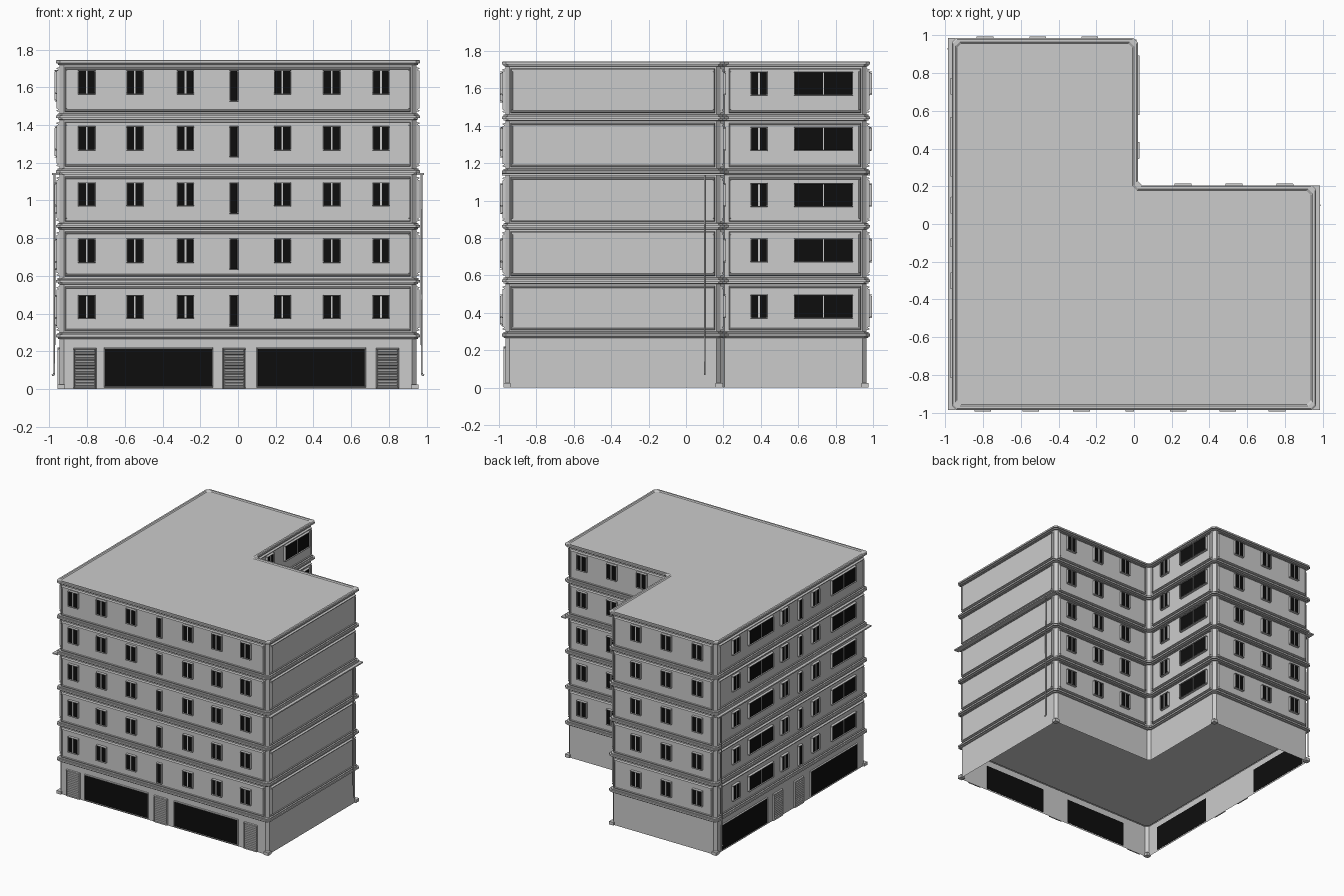
import bpy, bmesh

if "Cube" in bpy.data.objects:
    bpy.data.objects.remove(bpy.data.objects["Cube"])

X, Y, NX, NY = 0.945, 0.965, 0.0, 0.185      # wall planes, notch planes
PITCH, BASE = 0.2905, 0.271                  # storey height, first band
parts = {}


def part(name):
    return parts.setdefault(name, bmesh.new())


def outline(o, c=0.022):
    """L-shaped footprint offset by o with chamfered corners."""
    p = [(-X-o, -Y-o), (X+o, -Y-o), (X+o, NY+o), (NX+o, NY+o), (NX+o, Y+o), (-X-o, Y+o)]
    out = []
    for i, (x, y) in enumerate(p):
        for qx, qy in (p[i-1], p[(i+1) % 6]):
            d = abs(qx-x) + abs(qy-y)
            out.append((x + (qx-x)*c/d, y + (qy-y)*c/d))
    return out


def ring(bm, o, z):
    return [bm.verts.new((x, y, z)) for x, y in outline(o)]


# wall: axis along which it runs, plane position, outward sign, start, end
WALLS = {
    "front": (0, -Y, -1, -X, X),
    "back": (0, Y, 1, -X, NX),
    "notch_back": (0, NY, 1, NX, X),
    "left": (1, -X, -1, -Y, Y),
    "right": (1, X, 1, -Y, NY),
    "notch_side": (1, NX, 1, NY, Y),
}


def pad(name, wall, u0, u1, z0, z1, d0, d1, t=0.0):
    """Block on a wall from depth d0 to d1, outer face tapered by t."""
    axis, pos, s, _, _ = WALLS[wall]
    bm = part(name)

    def face(d, k):
        pts = [(u0+k, z0+k), (u1-k, z0+k), (u1-k, z1-k), (u0+k, z1-k)]
        return [bm.verts.new((u, pos+s*d, z) if axis == 0 else (pos+s*d, u, z)) for u, z in pts]
    a, b = face(d0, 0), face(d1, t)
    bm.faces.new(a)
    bm.faces.new(b)
    for i in range(4):
        j = (i+1) % 4
        bm.faces.new((a[i], a[j], b[j], b[i]))


def frame(name, wall, u0, u1, z0, z1, w, d0, d1, t=0.002):
    pad(name, wall, u0, u1, z0, z0+w, d0, d1, t)
    pad(name, wall, u0, u1, z1-w, z1, d0, d1, t)
    pad(name, wall, u0, u0+w, z0+w, z1-w, d0, d1, t)
    pad(name, wall, u1-w, u1, z0+w, z1-w, d0, d1, t)


def window(wall, u, w, z0, z1, mull=0.0):
    a, b = u-w/2, u+w/2
    frame("window_frames", wall, a, b, z0, z1, 0.007, 0.0, 0.029)
    pad("window_glass", wall, a+0.006, b-0.006, z0+0.006, z1-0.006, 0.0, 0.02)
    if mull:
        pad("window_frames", wall, u-mull/2, u+mull/2, z0+0.006, z1-0.006, 0.0, 0.026)


def box(name, x0, x1, y0, y1, z0, z1):
    m = bmesh.ops.create_cube(part(name), size=1)
    for v in m["verts"]:
        v.co = ((x0+x1)/2 + v.co.x*(x1-x0), (y0+y1)/2 + v.co.y*(y1-y0), (z0+z1)/2 + v.co.z*(z1-z0))


# building shell: one moulded profile swept round the footprint
bm = part("building_shell")
profile = [(0, 0)]
for i in range(6):
    z = BASE + PITCH*i
    profile += [(0, z-0.006), (0.01, z-0.004), (0.01, z+0.003), (0.02, z+0.004), (0.02, z+0.017)]
    if i < 5:
        profile += [(0.011, z+0.018), (0.011, z+0.026), (0, z+0.028)]
profile += [(0.014, 1.745), (0.0, 1.745), (-0.008, 1.738)]
rings = [ring(bm, o, z) for o, z in profile]
for a, b in zip(rings, rings[1:]):
    for i in range(12):
        j = (i+1) % 12
        bm.faces.new((a[i], a[j], b[j], b[i]))
bm.faces.new(rings[-1])

# ceiling seen through the open underside
bm = part("ground_ceiling")
bm.faces.new(ring(bm, -0.001, 0.27))

# raised storey panels with moulded borders
for wall, (_, _, _, a, b) in WALLS.items():
    lo = a + (0.045 if wall == "notch_side" or wall == "notch_back" else 0.028)
    hi = b - 0.03
    for i in range(5):
        z0, z1 = BASE + PITCH*i + 0.036, BASE + PITCH*(i+1) - 0.017
        pad("storey_panels", wall, lo, hi, z0, z1, -0.002, 0.009, 0.004)
        frame("panel_mouldings", wall, lo, hi, z0, z1, 0.014, 0.0, 0.016, 0.004)

# windows per storey: small double, narrow, wide
small = {
    "front": (-0.802, -0.547, -0.278, 0.235, 0.497, 0.758),
    "back": (-0.79, -0.51, -0.235),
    "notch_back": (0.26, 0.53, 0.80),
    "left": (0.73, 0.10, -0.30),
    "notch_side": (0.39,),
}
narrow = {"front": -0.022, "left": -0.10}
wide = {"left": (0.41, -0.66), "notch_side": (0.735,)}
for i in range(5):
    z = 0.37 + 0.298*i
    for wall, us in small.items():
        for u in us:
            window(wall, u, 0.092, z, z+0.13, 0.009)
    for wall, u in narrow.items():
        window(wall, u, 0.048, z-0.038, z+0.13)
    for wall, us in wide.items():
        for u in us:
            window(wall, u, 0.318, z, z+0.13, 0.004)

# ground floor shop windows and slatted doors
shops = {"front": ((-0.704, -0.138), (0.105, 0.672)), "left": ((0.31, 0.90), (-0.85, -0.26))}
doors = {"front": (-0.812, -0.02, 0.793), "left": (0.17, -0.10)}
for wall, spans in shops.items():
    for a, b in spans:
        pad("shop_glass", wall, a, b, 0.012, 0.215, -0.002, 0.005)
        frame("shop_frames", wall, a-0.006, b+0.006, 0.008, 0.221, 0.007, 0.0, 0.011)
for wall, us in doors.items():
    for u in us:
        frame("door_frames", wall, u-0.061, u+0.061, 0.0, 0.218, 0.008, 0.0, 0.012)
        for k in range(14):
            pad("door_slats", wall, u-0.054, u+0.054, 0.004+k*0.0148, 0.0185+k*0.0148, 0.0, 0.007, 0.004)

# corner pilasters' feet
for x, y in ((-X, -Y), (X, -Y), (X, NY), (NX, Y), (-X, Y)):
    sx = -1 if x < 0 else 1
    sy = -1 if y < 0 else 1
    xs = sorted((x+sx*0.012, x-sx*0.028))
    ys = sorted((y+sy*0.012, y-sy*0.028))
    box("pilaster_feet", *xs, *ys, 0.0, 0.025)

# side gutters
box("gutters", X, 0.987, -0.985, 0.205, 1.135, 1.145)
box("gutters", -0.987, -X, -0.985, 0.985, 1.135, 1.145)

# turn collected meshes into objects
dark = bpy.data.materials.new("dark_glass")
dark.diffuse_color = (0.004, 0.004, 0.004, 1)
dark.use_nodes = True
dark.node_tree.nodes["Principled BSDF"].inputs["Base Color"].default_value = dark.diffuse_color
for name, bm in parts.items():
    if name != "ground_ceiling":
        bmesh.ops.recalc_face_normals(bm, faces=bm.faces)
    me = bpy.data.meshes.new(name)
    bm.to_mesh(me)
    bm.free()
    ob = bpy.data.objects.new(name, me)
    bpy.context.collection.objects.link(ob)
    if name.endswith("glass"):
        me.materials.append(dark)

# downpipes with a kicked-out foot
for name, s, y in (("right_downpipe", 1, 0.10), ("left_downpipe", -1, 0.93)):
    cu = bpy.data.curves.new(name, "CURVE")
    cu.dimensions = "3D"
    cu.bevel_depth, cu.bevel_resolution, cu.use_fill_caps = 0.005, 2, True
    sp = cu.splines.new("POLY")
    pts = [(0.972, 1.138), (0.974, 0.085), (0.977, 0.076), (0.986, 0.072)]
    sp.points.add(len(pts)-1)
    for p, (x, z) in zip(sp.points, pts):
        p.co = (s*x, y, z, 1)
    bpy.context.collection.objects.link(bpy.data.objects.new(name, cu))
